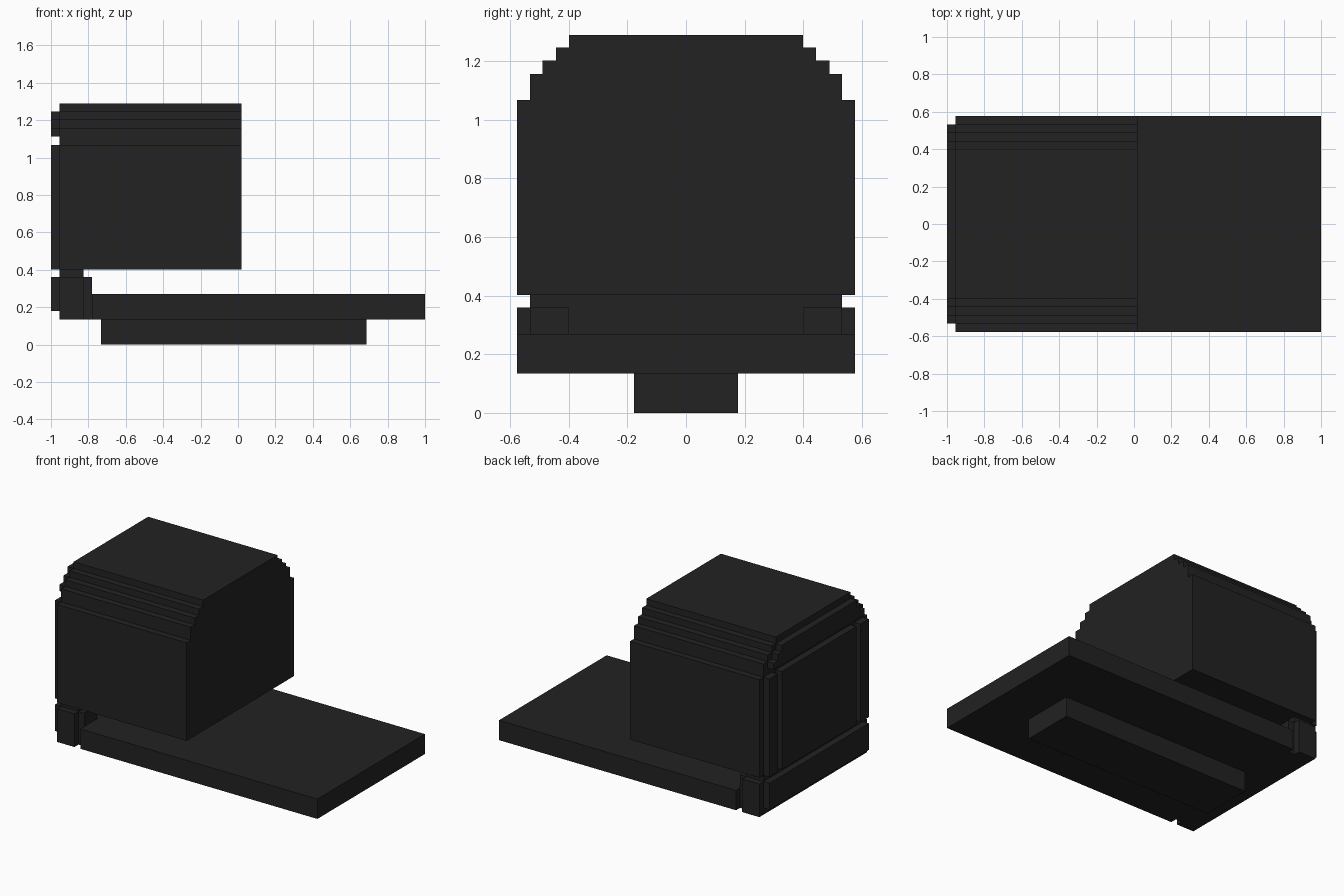
import bpy
import bmesh

cube = bpy.data.objects.get("Cube")
if cube:
    bpy.data.objects.remove(cube, do_unlink=True)

# Single matte charcoal colour
charcoal = bpy.data.materials.new("charcoal")
charcoal.use_nodes = True
COLOUR = (0.016, 0.016, 0.016, 1)
charcoal.diffuse_color = COLOUR
charcoal.node_tree.nodes["Principled BSDF"].inputs["Base Color"].default_value = COLOUR


def finish(name, bm):
    bmesh.ops.recalc_face_normals(bm, faces=bm.faces)
    mesh = bpy.data.meshes.new(name)
    bm.to_mesh(mesh)
    bm.free()
    mesh.materials.append(charcoal)
    obj = bpy.data.objects.new(name, mesh)
    bpy.context.collection.objects.link(obj)
    return obj


def box(name, x, y, z):
    """Box from (low, high) ranges on each axis."""
    bm = bmesh.new()
    bmesh.ops.create_cube(bm, size=1)
    for v in bm.verts:
        v.co = [r[0] if c < 0 else r[1] for c, r in zip(v.co, (x, y, z))]
    return finish(name, bm)


def pair(name, x, y, z):
    """Matching boxes on both sides of the centre plane."""
    box("left_" + name, x, y, z)
    box("right_" + name, x, (-y[1], -y[0]), z)


def stepped(name, x, bottom, steps):
    """Extrude a symmetric stepped profile of (half width, top height) along x."""
    half, low = [], bottom
    for width, top in steps:
        half += [(width, low), (width, top)]
        low = top
    outline = half + [(-w, h) for w, h in reversed(half)]
    bm = bmesh.new()
    face = bm.faces.new([bm.verts.new((x[0], w, h)) for w, h in outline])
    out = bmesh.ops.extrude_face_region(bm, geom=[face])
    for v in out["geom"]:
        if isinstance(v, bmesh.types.BMVert):
            v.co.x = x[1]
    return finish(name, bm)


OUT, IN = 0.577, 0.533          # outer and inset half widths
BACK, FACE = -1.0, -0.955       # raised layer and body face

# Base slab and the rail below it
box("base_slab", (-0.78, 1.0), (-OUT, OUT), (0.135, 0.27))
box("under_rail", (-0.733, 0.687), (-0.178, 0.178), (0.0, 0.135))

# Hinge at the end of the slab
box("hinge_base", (FACE, -0.78), (-IN, IN), (0.135, 0.27))
box("hinge_neck", (FACE, -0.825), (-IN, IN), (0.27, 0.402))
pair("hinge_cap", (FACE, -0.825), (IN, OUT), (0.135, 0.36))
pair("hinge_post", (-0.825, -0.78), (0.4, IN), (0.27, 0.36))
box("hinge_lip", (BACK, FACE), (-IN, IN), (0.18, 0.36))

# Main housing with stair-stepped shoulders
stepped("housing", (FACE, 0.018), 0.402,
        [(OUT, 1.068), (IN, 1.157), (0.489, 1.202), (0.444, 1.246), (0.4, 1.29)])

# Raised panels on the end face
stepped("crown_panel", (BACK, FACE), 1.113,
        [(0.489, 1.157), (0.444, 1.202), (0.4, 1.246)])
box("centre_panel", (BACK, FACE), (-0.4, 0.4), (0.402, 1.068))
pair("side_strip", (BACK, FACE), (0.444, IN), (0.402, 1.068))
